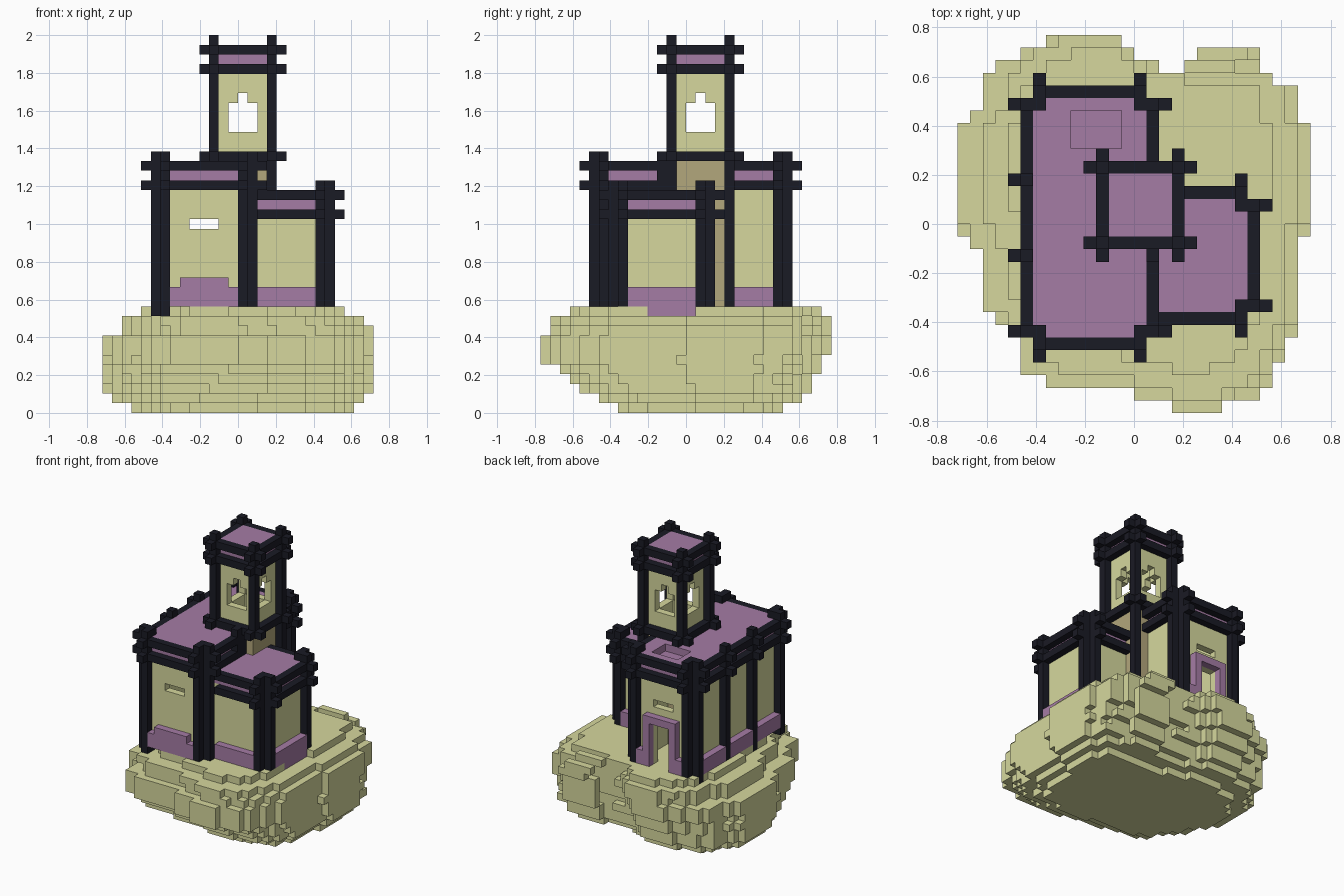
import bpy
import bmesh
from itertools import product
from math import floor

UNIT = 2 / 39  # edge of one block

default = bpy.data.objects.get("Cube")
if default:
    bpy.data.objects.remove(default, do_unlink=True)


def material(name, colour):
    mat = bpy.data.materials.new(name)
    mat.use_nodes = True
    mat.diffuse_color = (*colour, 1)
    bsdf = next(n for n in mat.node_tree.nodes if n.type == 'BSDF_PRINCIPLED')
    bsdf.inputs["Base Color"].default_value = (*colour, 1)
    bsdf.inputs["Roughness"].default_value = 0.9
    return mat


STONE = material("pale_green_stone", (0.67, 0.685, 0.34))
PURPLE = material("dusty_purple", (0.375, 0.2, 0.375))
TIMBER = material("black_timber", (0.010, 0.0105, 0.018))
TAN = material("tan_brick", (0.45, 0.385, 0.2))

taken = set()  # blocks already used by an earlier part


def box(x0, x1, y0, y1, z0, z1):
    return set(product(range(x0, x1), range(y0, y1), range(z0, z1)))


def build(name, cells, mat):
    """Skin a set of blocks with its outer faces only."""
    cells = cells - taken
    taken.update(cells)
    bm = bmesh.new()
    verts = {}

    def vert(p):
        if p not in verts:
            verts[p] = bm.verts.new([c * UNIT for c in p])
        return verts[p]

    for cell in sorted(cells):
        for axis, side in product(range(3), (0, 1)):
            near = list(cell)
            near[axis] += 2 * side - 1
            if tuple(near) in cells:
                continue
            ring = []
            for b, c in ((0, 0), (1, 0), (1, 1), (0, 1)):
                p = list(cell)
                p[axis] += side
                p[(axis + 1) % 3] += b
                p[(axis + 2) % 3] += c
                ring.append(vert(tuple(p)))
            bm.faces.new(ring if side else ring[::-1])
    mesh = bpy.data.meshes.new(name)
    bm.to_mesh(mesh)
    bm.free()
    mesh.materials.append(mat)
    obj = bpy.data.objects.new(name, mesh)
    bpy.context.collection.objects.link(obj)


def shell(x0, x1, y0, y1, z0, z1):
    """Four walls, one block thick."""
    return box(x0, x1, y0, y1, z0, z1) - box(x0 + 1, x1 - 1, y0 + 1, y1 - 1, z0, z1)


def roof(x0, x1, y0, y1, z):
    """Flat slab on a one-block rim."""
    return shell(x0, x1, y0, y1, z, z + 1) | box(x0, x1, y0, y1, z + 1, z + 2)


def corner_post(x, y, sx, sy, base, top, levels):
    """L-shaped post whose crossing beam ends stick out at each level."""
    cells = set()
    for z in range(base, top):
        cells |= {(x, y, z), (x + sx, y, z), (x, y + sy, z)}
    for z in levels:
        cells |= {(x + 2 * sx, y, z), (x, y + 2 * sy, z)}
    return cells


# Tower frame: single posts with crossing beams, the back one down to the ground
frame = box(3, 4, 4, 5, 10, 26)
for x, y in product((-3, 3), (-2, 4)):
    frame |= box(x, x + 1, y, y + 1, 26, 39)
for z in (26, 35, 37):
    for y in (-2, 4):
        frame |= box(-4, 5, y, y + 1, z, z + 1)
    for x in (-3, 3):
        frame |= box(x, x + 1, -3, 6, z, z + 1)
build("tower_frame", frame, TIMBER)

# Tower shaft, belfry walls with arched openings, and roof
build("tower_shaft", box(-2, 3, -1, 4, 11, 26), TAN)
openings = box(-1, 2, -1, 4, 29, 32) | box(0, 1, -1, 4, 32, 33)
openings |= box(-2, 3, 0, 3, 29, 32) | box(-2, 3, 1, 2, 32, 33)
build("tower_walls", shell(-2, 3, -1, 4, 27, 36) - openings, STONE)
build("tower_floor", box(-2, 3, -1, 4, 26, 27), STONE)
build("tower_roof", roof(-2, 3, -1, 4, 36), PURPLE)

# Main hall frame
levels = (23, 25)
frame = box(1, 2, -3, -1, 10, 27)
for (x, sx), (y, sy) in product(((-8, -1), (0, 1)), ((-9, -1), (9, 1))):
    frame |= corner_post(x, y, sx, sy, 10, 27, levels)
for z in levels:
    for y in (-10, 10):
        frame |= box(-8, 1, y, y + 1, z, z + 1)
    for x in (-9, 1):
        frame |= box(x, x + 1, -9, 10, z, z + 1)
for y in (-3, 3):
    frame |= box(-9, -8, y, y + 1, 10, 27)
    frame |= {(-10, y, z) for z in levels}
build("hall_frame", frame, TIMBER)

# Side wing frame
levels = (20, 22)
frame = set()
for y, sy in ((-7, -1), (1, 1)):
    frame |= corner_post(8, y, 1, sy, 11, 24, levels)
for z in levels:
    for y in (-8, 2):
        frame |= box(2, 9, y, y + 1, z, z + 1)
    frame |= box(9, 10, -7, 2, z, z + 1)
build("wing_frame", frame, TIMBER)

# Hall walls with slit windows and a back doorway
slits = box(-5, -2, -9, 10, 19, 20)
doorway = box(-5, -2, 9, 11, 11, 17)
build("hall_walls", shell(-8, 1, -9, 10, 11, 24) - slits - doorway, STONE)
build("wing_walls", shell(0, 9, -7, 2, 11, 21), STONE)

# Roofs flush with the upper beams, with a sunken hatch in the hall roof
hatch = box(-5, -1, 6, 9, 25, 26)
build("hall_roof", roof(-8, 1, -9, 10, 24) - hatch, PURPLE)
build("roof_hatch", box(-5, -1, 6, 9, 24, 25), PURPLE)
build("wing_roof", roof(1, 9, -7, 2, 21), PURPLE)

# Door surround and purple plinths
build("door_frame", box(-6, -1, 10, 11, 11, 18) - doorway, PURPLE)
plinth = box(-7, 0, -10, -9, 11, 13) | box(-6, -1, -10, -9, 13, 14)
plinth |= box(-9, -8, -8, 9, 11, 13) | box(1, 2, 5, 9, 11, 13)
plinth |= box(-7, 0, 10, 11, 11, 13) - doorway
build("hall_plinth", plinth, PURPLE)
plinth = box(2, 8, -8, -7, 11, 13) | box(2, 8, 2, 3, 11, 13)
plinth |= box(9, 10, -6, 1, 11, 13) | box(9, 10, -4, 1, 10, 11)
build("wing_plinth", plinth, PURPLE)

# Island outline from front to back: rows, left edge, right edge
OUTLINE = [(1, 3, 7), (1, 0, 10), (1, -7, 11), (1, -9, 11), (2, -9, 12),
           (2, -10, 13), (5, -12, 13), (2, -13, 13), (8, -14, 14), (1, -13, 13),
           (2, -12, 13), (1, -12, 11), (1, -11, 0), (1, -9, -1), (1, -7, -2)]
rows = [(a, b) for count, a, b in OUTLINE for _ in range(count)]

# Island layers from the bottom up: left, right, front, back
LAYERS = [(-11, 12, -7, 10), (-13, 13, -9, 12), (-14, 14, -11, 13),
          (-14, 14, -12, 13), (-14, 14, -13, 14), (-14, 14, -15, 14),
          (-14, 14, -15, 15), (-14, 14, -15, 15), (-12, 14, -14, 15),
          (-12, 13, -14, 15), (-10, 11, -12, 14)]
island = set()
for z, (x0, x1, y0, y1) in enumerate(LAYERS):
    for x, y in product(range(x0, x1), range(y0, y1)):
        # stretch this layer onto the full outline, blending between its rows
        u = (x + 0.5 - x0) / (x1 - x0) * 28 - 14
        v = (y + 0.5 - y0) / (y1 - y0) * 30 - 0.5
        row = floor(v)
        t = v - row
        (a0, b0), (a1, b1) = rows[row], rows[min(row + 1, 29)]
        a, b = a0 + (a1 - a0) * t, b0 + (b1 - b0) * t
        if a <= u <= b or (27 <= v < 28 and 5 <= u <= 10):
            island.add((x, y, z))
build("island", island, STONE)
